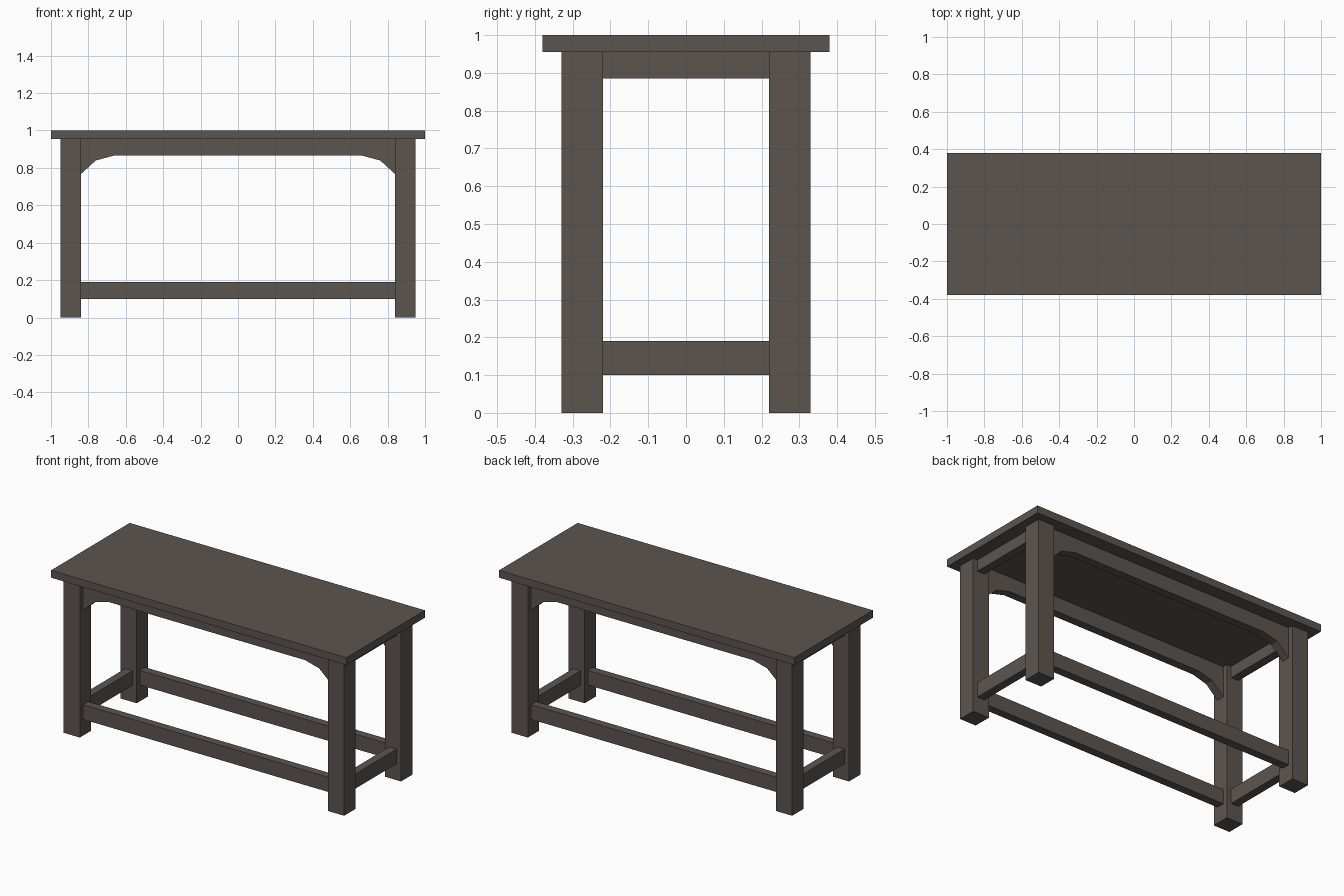
import bpy

if "Cube" in bpy.data.objects:
    bpy.data.objects.remove(bpy.data.objects["Cube"])

wood = bpy.data.materials.new("dark_grey_brown_wood")
wood.diffuse_color = (0.107, 0.091, 0.079, 1)
wood.use_nodes = True
wood.node_tree.nodes["Principled BSDF"].inputs["Base Color"].default_value = wood.diffuse_color


def make_mesh(name, verts, faces):
    me = bpy.data.meshes.new(name)
    me.from_pydata(verts, [], faces)
    me.materials.append(wood)
    ob = bpy.data.objects.new(name, me)
    bpy.context.collection.objects.link(ob)
    return ob


def prism(name, profile, y0, y1):
    """Extrude a counter-clockwise (x, z) profile from y0 to y1."""
    n = len(profile)
    verts = [(x, y, z) for y in (y0, y1) for x, z in profile]
    faces = [list(range(n)), list(range(2 * n - 1, n - 1, -1))]
    faces += [(i, i + n, (i + 1) % n + n, (i + 1) % n) for i in range(n)]
    return make_mesh(name, verts, faces)


def box(name, x0, x1, y0, y1, z0, z1):
    return prism(name, [(x0, z0), (x1, z0), (x1, z1), (x0, z1)], y0, y1)


# table top
TOP = 0.955
box("table_top", -1, 1, -0.38, 0.38, TOP, 1)

# four square legs
for sx, xn in ((-1, "left"), (1, "right")):
    for sy, yn in ((-1, "front"), (1, "back")):
        cx, cy = sx * 0.895, sy * 0.275
        box(f"{yn}_{xn}_leg", cx - 0.055, cx + 0.055, cy - 0.055, cy + 0.055, 0, TOP)

# long rails: arched apron with corner brackets, and low stretcher
half = [(0.665, 0.865), (0.76, 0.84), (0.84, 0.767), (0.84, TOP)]
arch = half + [(-x, z) for x, z in reversed(half)]
for sy, yn in ((-1, "front"), (1, "back")):
    y0, y1 = sy * 0.275 - 0.025, sy * 0.275 + 0.025
    prism(f"{yn}_apron", arch, y0, y1)
    box(f"{yn}_stretcher", -0.84, 0.84, y0, y1, 0.1, 0.19)

# short rails: plain apron and low stretcher
for sx, xn in ((-1, "left"), (1, "right")):
    x0, x1 = sx * 0.895 - 0.025, sx * 0.895 + 0.025
    box(f"{xn}_apron", x0, x1, -0.22, 0.22, 0.885, TOP)
    box(f"{xn}_stretcher", x0, x1, -0.22, 0.22, 0.1, 0.19)
